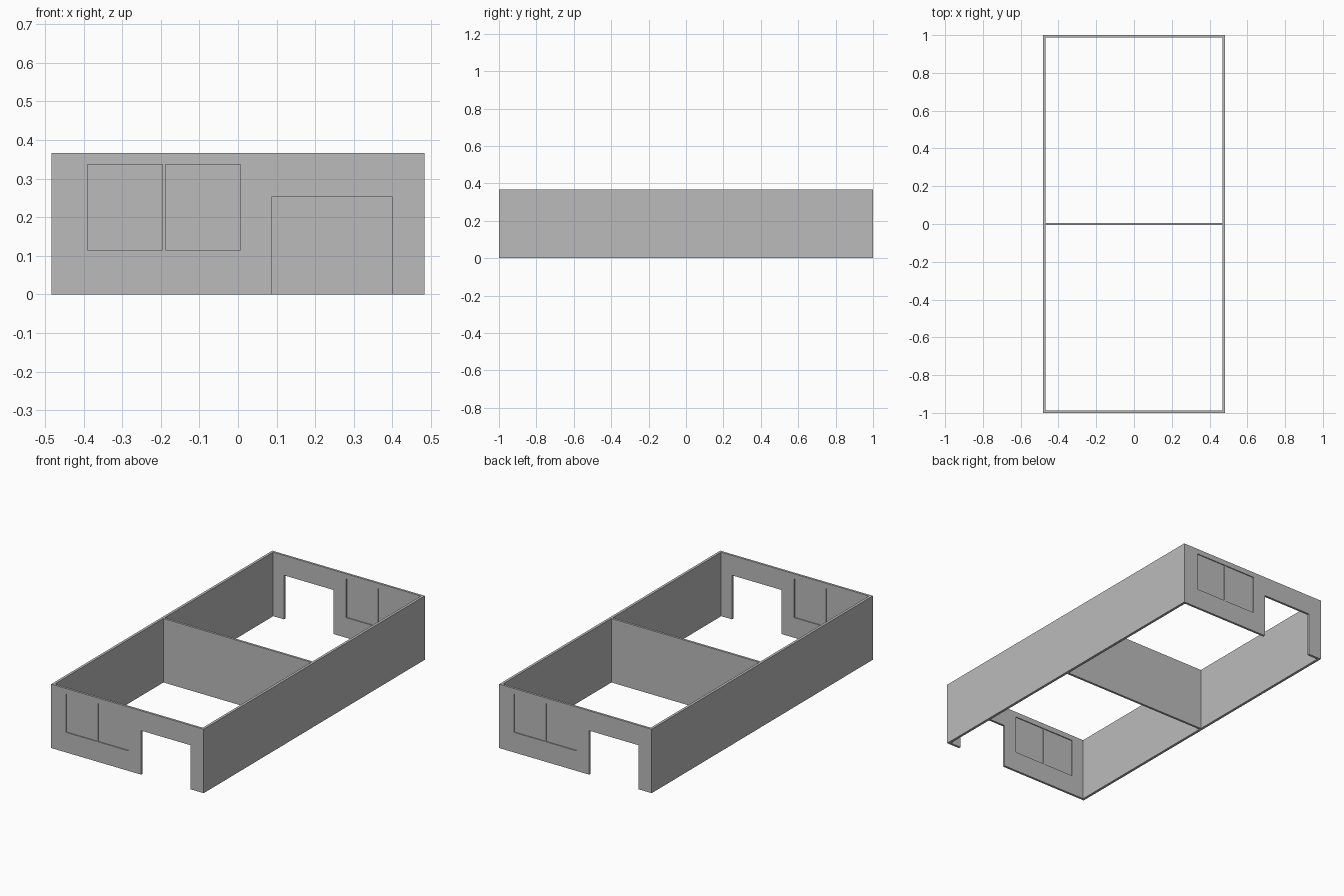
import bpy
import bmesh
from math import pi
from mathutils import Matrix, Vector

if "Cube" in bpy.data.objects:
    bpy.data.objects.remove(bpy.data.objects["Cube"])

HALF_W, HALF_L, HEIGHT = 0.483, 1.0, 0.366
END_T, SIDE_T = 0.013, 0.015
END_Y = -HALF_L + END_T / 2

grey = bpy.data.materials.new("plain_grey")
grey.use_nodes = True
grey.diffuse_color = (0.5, 0.5, 0.5, 1)
grey.node_tree.nodes["Principled BSDF"].inputs["Base Color"].default_value = (0.5, 0.5, 0.5, 1)


def add_object(name, mesh):
    mesh.name = name
    mesh.materials.clear()
    mesh.materials.append(grey)
    ob = bpy.data.objects.new(name, mesh)
    bpy.context.collection.objects.link(ob)
    return ob


def box(name, low, high, turn=0):
    low, high = Vector(low), Vector(high)
    bm = bmesh.new()
    bmesh.ops.create_cube(bm, size=1)
    bm.transform(Matrix.Rotation(turn, 4, "Z") @ Matrix.Translation((low + high) / 2)
                 @ Matrix.Diagonal((*(high - low), 1)))
    mesh = bpy.data.meshes.new(name)
    bm.to_mesh(mesh)
    bm.free()
    return add_object(name, mesh)


def rectangle(x0, x1, z0, z1):
    return [(x0, z0), (x1, z0), (x1, z1), (x0, z1)]


def pierced_wall(name, outlines, thickness, turn):
    """Extrude a filled outline with holes, stood upright in the end wall."""
    curve = bpy.data.curves.new(name, "CURVE")
    curve.dimensions, curve.fill_mode = "2D", "BOTH"
    curve.extrude = thickness / 2
    for outline in outlines:
        spline = curve.splines.new("POLY")
        spline.points.add(len(outline) - 1)
        for point, (x, z) in zip(spline.points, outline):
            point.co = (x, z, 0, 1)
        spline.use_cyclic_u = True
    helper = bpy.data.objects.new(name + "_outline", curve)
    mesh = bpy.data.meshes.new_from_object(helper)
    bpy.data.objects.remove(helper)
    bm = bmesh.new()
    bm.from_mesh(mesh)
    bmesh.ops.remove_doubles(bm, verts=bm.verts, dist=0.0001)
    bmesh.ops.recalc_face_normals(bm, faces=bm.faces)
    bm.transform(Matrix.Rotation(turn, 4, "Z") @ Matrix.Translation((0, END_Y, 0))
                 @ Matrix.Rotation(pi / 2, 4, "X"))
    for face in bm.faces:
        face.smooth = False
    bm.to_mesh(mesh)
    bm.free()
    return add_object(name, mesh)


# End walls: a doorway notch and a two-pane window, the back turned half round
DOOR_L, DOOR_R, DOOR_TOP = 0.087, 0.40, 0.252
WIN_L, WIN_R, WIN_LOW, WIN_TOP = -0.39, 0.006, 0.115, 0.336
outer = [(-HALF_W, 0), (DOOR_L, 0), (DOOR_L, DOOR_TOP), (DOOR_R, DOOR_TOP),
         (DOOR_R, 0), (HALF_W, 0), (HALF_W, HEIGHT), (-HALF_W, HEIGHT)]
opening = rectangle(WIN_L, WIN_R, WIN_LOW, WIN_TOP)
for end, turn in (("front", 0), ("back", pi)):
    pierced_wall(end + "_wall", [outer, opening], END_T, turn)
    box(end + "_window_pane", (WIN_L, END_Y - 0.001, WIN_LOW),
        (WIN_R, END_Y + 0.001, WIN_TOP), turn)
    box(end + "_window_mullion", (-0.196, END_Y - 0.005, WIN_LOW),
        (-0.188, END_Y + 0.005, WIN_TOP), turn)

# Long side walls between the end walls
inner_y = HALF_L - END_T
for side, x in (("right", -HALF_W), ("left", HALF_W - SIDE_T)):
    box(side + "_wall", (x, -inner_y, 0), (x + SIDE_T, inner_y, HEIGHT))

# Dividing wall between the two rooms
inner_x = HALF_W - SIDE_T
box("dividing_wall", (-inner_x, -END_T / 2, 0), (inner_x, END_T / 2, HEIGHT))
